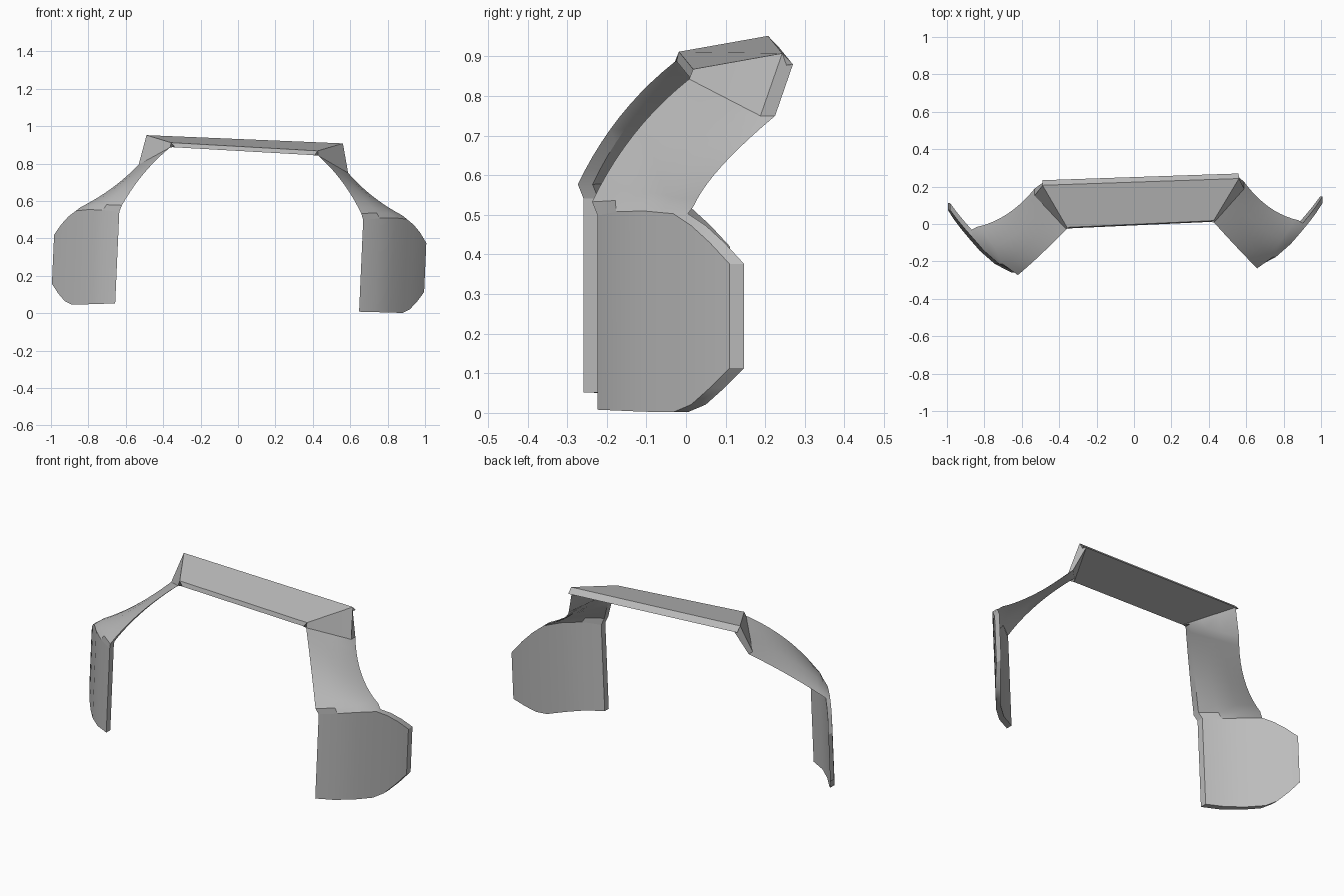
import bpy
import bmesh
from mathutils import Vector

old = bpy.data.objects.get("Cube")
if old:
    bpy.data.objects.remove(old, do_unlink=True)

grey = bpy.data.materials.new("light_grey")
grey.use_nodes = True
COLOUR = (0.5, 0.5, 0.5, 1)
grey.diffuse_color = COLOUR
grey.node_tree.nodes["Principled BSDF"].inputs["Base Color"].default_value = COLOUR

THICK = Vector((0, 0.037, 0))


def place(p, side):
    """Mirror a point to one side, with the slight lean of the whole frame."""
    x, y, z = p
    return Vector((side * x + 0.045 * z - 0.006, y + side * 0.018, z - side * 0.022))


def solid(name, outer, inner):
    """Closed shell between two matching grids of points."""
    bm = bmesh.new()
    rows, cols = len(outer), len(outer[0])
    a, b = [[[bm.verts.new(p) for p in row] for row in grid] for grid in (outer, inner)]
    for g in (a, b):
        for i in range(rows - 1):
            for j in range(cols - 1):
                bm.faces.new((g[i][j], g[i][j + 1], g[i + 1][j + 1], g[i + 1][j]))
    # rim joining the two sheets
    rim = [(0, j) for j in range(cols)] + [(i, cols - 1) for i in range(1, rows)]
    rim += [(rows - 1, j) for j in range(cols - 2, -1, -1)]
    rim += [(i, 0) for i in range(rows - 2, 0, -1)]
    for (i, j), (k, l) in zip(rim, rim[1:] + rim[:1]):
        bm.faces.new((a[i][j], a[k][l], b[k][l], b[i][j]))
    bmesh.ops.recalc_face_normals(bm, faces=bm.faces)
    mesh = bpy.data.meshes.new(name)
    bm.to_mesh(mesh)
    bm.free()
    mesh.materials.append(grey)
    ob = bpy.data.objects.new(name, mesh)
    bpy.context.collection.objects.link(ob)
    bpy.ops.object.select_all(action="DESELECT")
    ob.select_set(True)
    bpy.context.view_layer.objects.active = ob
    bpy.ops.object.shade_smooth_by_angle(angle=0.5)


def arc(a, m, b, n):
    """Smooth curve from a through m to b."""
    a, m, b = Vector(a), Vector(m), Vector(b)
    c = 2 * m - (a + b) / 2
    return [a * (1 - t) ** 2 + c * 2 * t * (1 - t) + b * t * t for t in (i / n for i in range(n + 1))]


# Side panel: plan position with its lower and upper height
PANEL = [(0.652, -0.241, 0.03, 0.52), (0.74, -0.195, 0.028, 0.53),
         (0.82, -0.125, 0.025, 0.532), (0.885, -0.05, 0.024, 0.525),
         (0.923, -0.005, 0.043, 0.495), (0.96, 0.042, 0.085, 0.452),
         (0.995, 0.092, 0.135, 0.398)]
JOINT = 4  # panel columns shared with the strap

# Strap edges, from the panel up to the crossbar
front = arc((0.64, -0.255, 0.555), (0.53, -0.15, 0.725), (0.395, -0.01, 0.865), 10)
back = arc((0.86, -0.035, 0.545), (0.70, 0.035, 0.645), (0.56, 0.17, 0.772), 10)

# Crossbar end corners
BAR_TOP = [Vector((0.392, 0.0, 0.89)), Vector((0.525, 0.225, 0.93))]
BAR_LOW = [Vector((0.39, -0.006, 0.866)), Vector((0.525, 0.252, 0.902))]

joint_row = [Vector((x, y, top)) for x, y, low, top in PANEL[:JOINT]]
bow = [p - joint_row[0].lerp(joint_row[-1], j / (JOINT - 1)) for j, p in enumerate(joint_row)]


def across(f, b, strength):
    return [f.lerp(b, j / (JOINT - 1)) + bow[j] * strength for j in range(JOINT)]


strap = [joint_row]
strap += [across(f, b, 0.8 * (1 - i / 10)) for i, (f, b) in enumerate(zip(front, back))]
strap_inner = [[p + THICK for p in row] for row in strap]
strap.append(across(*BAR_TOP, 0))
strap_inner.append([p - Vector((0.02, 0, 0)) for p in across(*BAR_LOW, 0)])

panel = [[Vector((x, y, low)) for x, y, low, top in PANEL],
         [Vector((x, y, top)) for x, y, low, top in PANEL]]
panel_inner = [[p + THICK for p in row] for row in panel]

for side, label in ((1, "left"), (-1, "right")):
    for name, outer, inner in (("side_panel", panel, panel_inner), ("strap", strap, strap_inner)):
        grids = [[[place(p, side) for p in row] for row in g] for g in (outer, inner)]
        solid(f"{label}_{name}", *grids)

# Crossbar joining both straps
solid("crossbar", *[[[place(p, s) for p in ends] for s in (-1, 1)] for ends in (BAR_TOP, BAR_LOW)])
